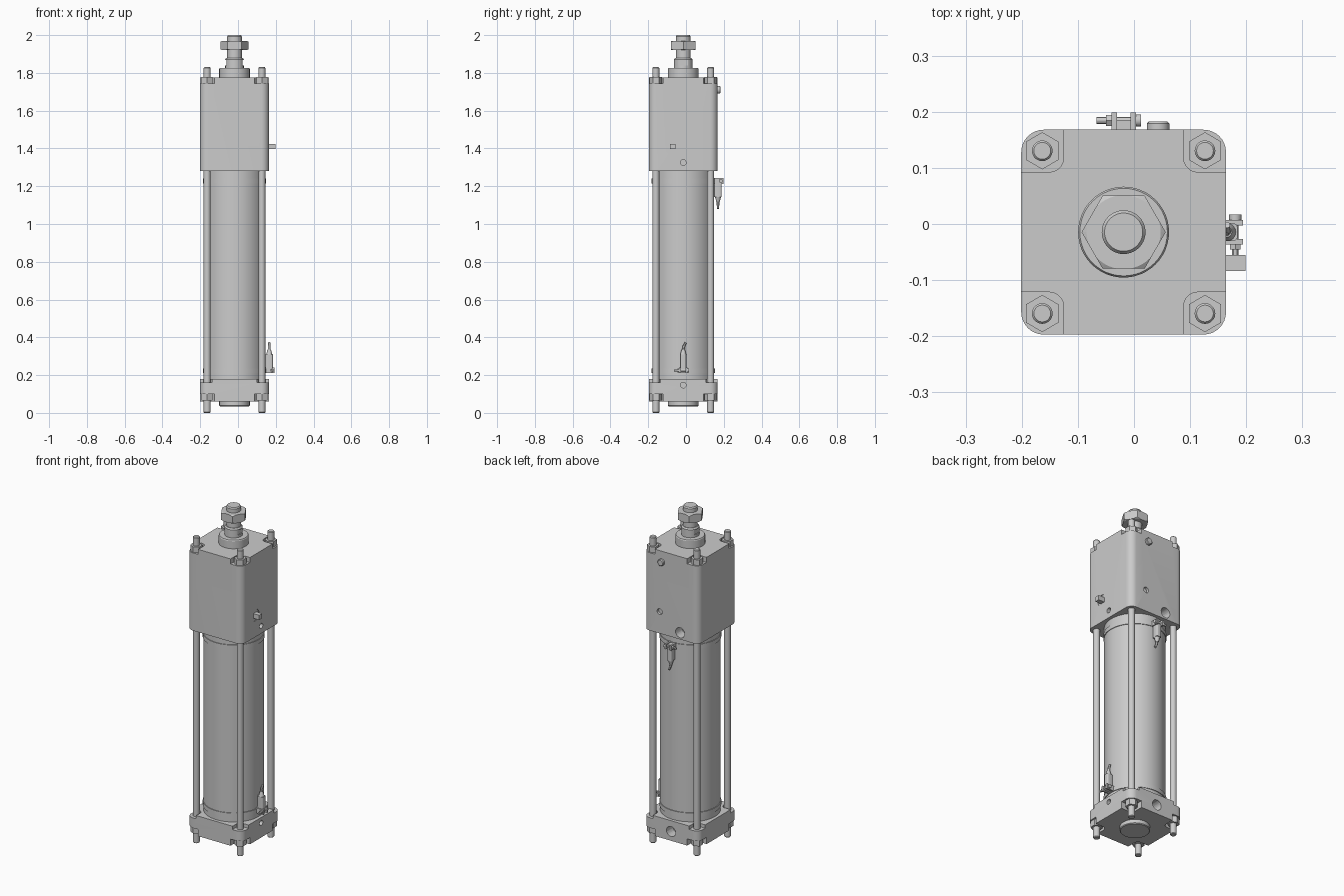
import bpy, bmesh, math
from mathutils import Vector, Matrix

if "Cube" in bpy.data.objects:
    bpy.data.objects.remove(bpy.data.objects["Cube"])

CX, CY = -0.0185, -0.0145      # cylinder axis
H = 0.1825                     # half width of the square end blocks
T = 0.145                      # tie rod offset from the axis
QUADS = [(1, 1), (-1, 1), (-1, -1), (1, -1)]


def finish(name, bm, smooth=True):
    bmesh.ops.recalc_face_normals(bm, faces=bm.faces)
    me = bpy.data.meshes.new(name)
    bm.to_mesh(me)
    bm.free()
    ob = bpy.data.objects.new(name, me)
    bpy.context.collection.objects.link(ob)
    ob.location = (CX, CY, 0)
    if smooth:
        smooth_ob(ob)
    return ob


def smooth_ob(ob):
    bpy.ops.object.select_all(action='DESELECT')
    ob.select_set(True)
    bpy.context.view_layer.objects.active = ob
    bpy.ops.object.shade_smooth_by_angle(angle=math.radians(30))


def add_prism(bm, pts, z0, z1):
    f = bm.faces.new([bm.verts.new((x, y, z0)) for x, y in pts])
    r = bmesh.ops.extrude_face_region(bm, geom=[f])
    vs = [v for v in r['geom'] if isinstance(v, bmesh.types.BMVert)]
    bmesh.ops.translate(bm, verts=vs, vec=(0, 0, z1 - z0))


def round_rect(x0, x1, y0, y1, r, n=8):
    cx, cy, hx, hy = (x0 + x1) / 2, (y0 + y1) / 2, (x1 - x0) / 2 - r, (y1 - y0) / 2 - r
    pts = []
    for k, (sx, sy) in enumerate(QUADS):
        for i in range(n + 1):
            a = math.pi / 2 * (k + i / n)
            pts.append((cx + sx * hx + r * math.cos(a), cy + sy * hy + r * math.sin(a)))
    return pts


def hexagon(x, y, r, turn=0.0):
    return [(x + r * math.cos(turn + i * math.pi / 3), y + r * math.sin(turn + i * math.pi / 3))
            for i in range(6)]


def add_lathe(bm, profile, x=0, y=0, n=32):
    rings = [[bm.verts.new((x + r * math.cos(2 * math.pi * i / n),
                            y + r * math.sin(2 * math.pi * i / n), z)) for i in range(n)]
             for r, z in profile]
    for a, b in zip(rings, rings[1:]):
        for i in range(n):
            bm.faces.new((a[i], a[(i + 1) % n], b[(i + 1) % n], b[i]))
    bm.faces.new(rings[0])
    bm.faces.new(rings[-1])


def add_cyl(bm, p0, p1, r0, r1=None, n=24):
    p0, p1 = Vector(p0), Vector(p1)
    d = p1 - p0
    m = Matrix.Translation((p0 + p1) / 2) @ d.to_track_quat('Z', 'Y').to_matrix().to_4x4()
    bmesh.ops.create_cone(bm, cap_ends=True, segments=n, radius1=r0,
                          radius2=r0 if r1 is None else r1, depth=d.length, matrix=m)


def add_box(bm, x0, x1, y0, y1, z0, z1):
    add_prism(bm, [(x0, y0), (x1, y0), (x1, y1), (x0, y1)], z0, z1)


def cut(ob, bm):
    cutter = finish('cutter', bm, False)
    cutter.hide_render = True
    mod = ob.modifiers.new('cut', 'BOOLEAN')
    mod.object, mod.operation, mod.solver = cutter, 'DIFFERENCE', 'EXACT'
    bpy.context.view_layer.objects.active = ob
    bpy.ops.object.modifier_apply(modifier=mod.name)
    bpy.data.objects.remove(cutter)
    smooth_ob(ob)


def add_pockets(bm, inner, z0, z1):
    for sx, sy in QUADS:
        xs, ys = sorted((sx * inner, sx * 0.25)), sorted((sy * inner, sy * 0.25))
        add_prism(bm, round_rect(*xs, *ys, 0.025, 5), z0, z1)


def square_block(name, z0, z1):
    bm = bmesh.new()
    add_prism(bm, round_rect(-H, H, -H, H, 0.04), z0, z1)
    return finish(name, bm)


# Upper block: nut pockets, side ports
head = square_block('head_block', 1.28, 1.775)
bm = bmesh.new()
add_pockets(bm, 0.107, 1.745, 1.80)
add_cyl(bm, (-0.06, H - 0.06, 1.32), (-0.06, 0.22, 1.32), 0.03)
add_cyl(bm, (0.075, H - 0.015, 1.41), (0.075, 0.22, 1.41), 0.017)
add_cyl(bm, (H - 0.03, 0, 1.325), (0.22, 0, 1.325), 0.015)
add_cyl(bm, (H - 0.004, -0.055, 1.41), (0.22, -0.055, 1.41), 0.034)
cut(head, bm)

# Lower cap: nut pockets, rod recesses, side ports
cap = square_block('end_cap', 0.06, 0.18)
bm = bmesh.new()
add_pockets(bm, 0.107, 0.03, 0.10)
add_pockets(bm, 0.12, 0.16, 0.22)
add_cyl(bm, (0, H - 0.06, 0.115), (0, 0.22, 0.115), 0.03)
add_cyl(bm, (H - 0.03, 0, 0.147), (0.22, 0, 0.147), 0.015)
cut(cap, bm)

# Barrel with sensor bands
bm = bmesh.new()
add_lathe(bm, [(0.164, 0.17), (0.164, 0.21), (0.168, 0.21), (0.168, 0.235), (0.164, 0.235),
               (0.164, 1.215), (0.168, 1.215), (0.168, 1.24), (0.164, 1.24), (0.164, 1.29)], n=64)
finish('barrel', bm)

# Tie rods and their nuts
bm = bmesh.new()
for sx, sy in QUADS:
    add_lathe(bm, [(0.015, 0), (0.0185, 0.004), (0.0185, 1.826), (0.015, 1.83)],
              sx * T, sy * T, 20)
finish('tie_rods', bm)
bm = bmesh.new()
for sx, sy in QUADS:
    for z0, z1 in ((0.065, 0.10), (1.745, 1.778)):
        add_prism(bm, hexagon(sx * T, sy * T, 0.033, math.pi / 6), z0, z1)
finish('tie_rod_nuts', bm)

# Bosses on both ends
bm = bmesh.new()
add_lathe(bm, [(0.077, 0.035), (0.081, 0.039), (0.081, 0.07)], n=48)
finish('lower_boss', bm)
bm = bmesh.new()
add_lathe(bm, [(0.081, 1.77), (0.081, 1.82), (0.078, 1.825)], n=48)
finish('upper_boss', bm)

# Piston rod with wrench flats
bm = bmesh.new()
add_lathe(bm, [(0.049, 1.82), (0.049, 1.872), (0.043, 1.88), (0.039, 1.88),
               (0.039, 1.993), (0.034, 2.0)], n=40)
rod = finish('piston_rod', bm)
bm = bmesh.new()
for s in (-1, 1):
    xs = sorted((s * 0.042, s * 0.08))
    add_box(bm, *xs, -0.08, 0.08, 1.84, 1.868)
cut(rod, bm)

# Rod nut: hexagon chamfered by a cone
bm = bmesh.new()
add_prism(bm, hexagon(0, 0, 0.075), 1.92, 1.97)
nut = finish('rod_nut', bm)
bm = bmesh.new()
add_lathe(bm, [(0.066, 1.92), (0.078, 1.928), (0.078, 1.962), (0.066, 1.97)], n=48)
cone = finish('nut_chamfer', bm, False)
mod = nut.modifiers.new('chamfer', 'BOOLEAN')
mod.object, mod.operation, mod.solver = cone, 'INTERSECT', 'EXACT'
bpy.context.view_layer.objects.active = nut
bpy.ops.object.modifier_apply(modifier=mod.name)
bpy.data.objects.remove(cone)
smooth_ob(nut)

# Square release pin on the right, plugs on the back
bm = bmesh.new()
add_box(bm, 0.17, 0.2175, -0.069, -0.041, 1.396, 1.424)
finish('release_pin', bm)
bm = bmesh.new()
add_cyl(bm, (0.0615, H - 0.01, 1.71), (0.0615, H + 0.011, 1.71), 0.02)
add_cyl(bm, (0.0615, H + 0.011, 1.71), (0.0615, H + 0.015, 1.71), 0.02, 0.016)
finish('back_plug', bm)


# Position sensors: clamp, body, cable and cross screw
def sensor(name, matrix):
    bm = bmesh.new()
    for x0, x1 in ((-0.022, -0.012), (0.012, 0.022)):
        add_box(bm, x0, x1, 0.155, 0.213, 0, 0.03)
    add_box(bm, -0.012, 0.012, 0.16, 0.20, 0.005, 0.035)
    add_prism(bm, round_rect(-0.016, 0.016, 0.164, 0.203, 0.008, 4), 0.03, 0.10)
    add_cyl(bm, (0, 0.184, 0.10), (0, 0.184, 0.125), 0.016, 0.009, 16)
    add_cyl(bm, (0, 0.184, 0.12), (-0.004, 0.184, 0.145), 0.007, n=12)
    add_cyl(bm, (-0.003, 0.184, 0.142), (-0.013, 0.184, 0.162), 0.006, n=12)
    add_cyl(bm, (-0.031, 0.199, 0.015), (-0.022, 0.199, 0.015), 0.011, n=16)
    add_cyl(bm, (-0.022, 0.199, 0.015), (0.048, 0.199, 0.015), 0.006, n=12)
    add_cyl(bm, (0.022, 0.199, 0.015), (0.031, 0.199, 0.015), 0.011, n=6)
    bmesh.ops.transform(bm, matrix=matrix, verts=bm.verts)
    finish(name, bm)


sensor('lower_sensor', Matrix.Translation((0, 0, 0.21)) @ Matrix.Rotation(-math.pi / 2, 4, 'Z'))
sensor('upper_sensor', Matrix.Translation((0, 0, 1.243)) @ Matrix.Rotation(math.pi, 4, 'Y'))
